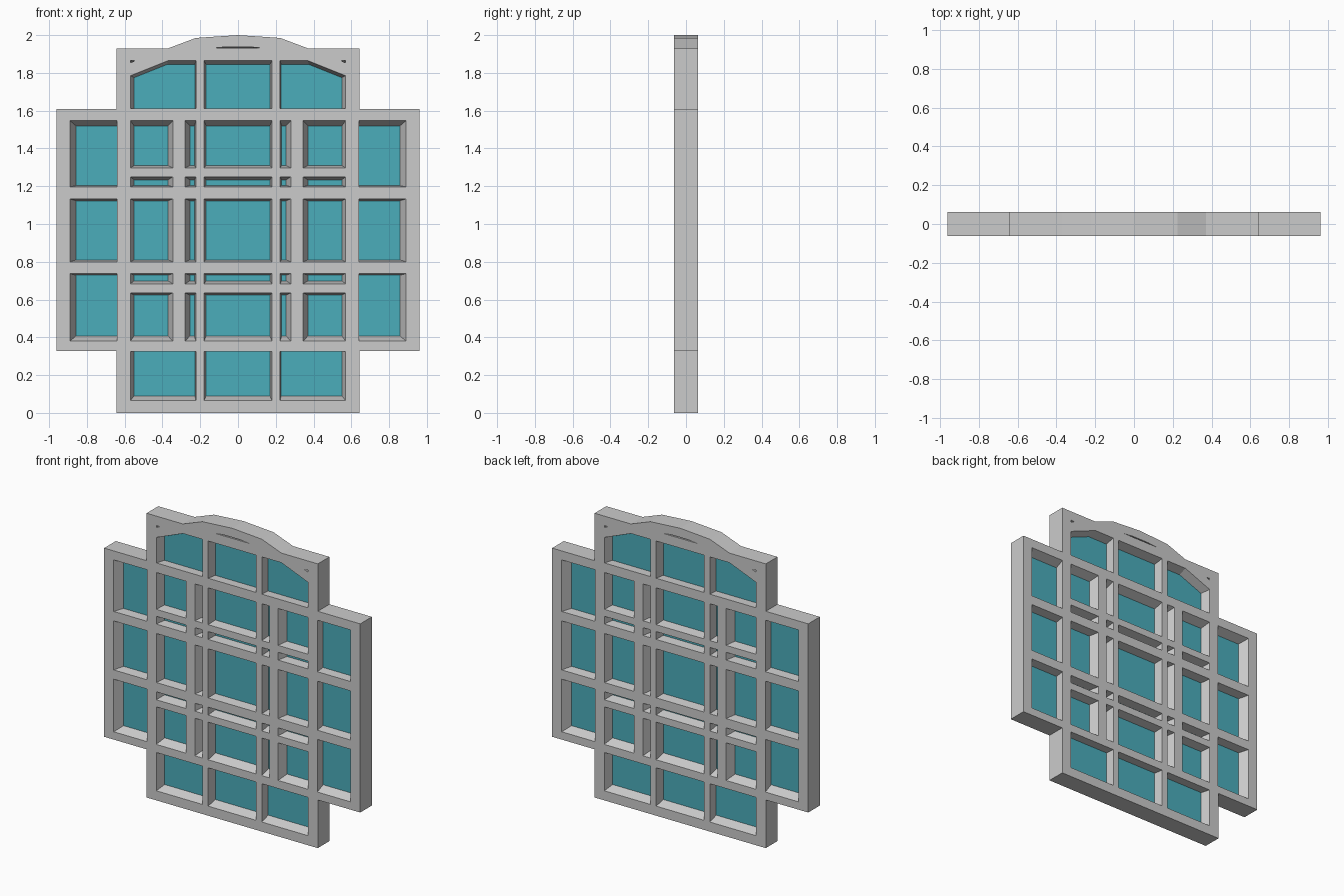
import bpy, bmesh

if "Cube" in bpy.data.objects:
    bpy.data.objects.remove(bpy.data.objects["Cube"])

D = 0.0625  # half depth of the frame


def flip(pts):
    return [(-x, z) for x, z in reversed(pts)]


def rect(x0, x1, z0, z1, l=0, r=0, b=0, t=0):
    """Opening at the frame face and its narrower outline at the glass."""
    return ([(x0, z0), (x1, z0), (x1, z1), (x0, z1)],
            [(x0 + l, z0 + b), (x1 - r, z0 + b), (x1 - r, z1 - t), (x0 + l, z1 - t)])


def ring(bm, pts, y):
    return [bm.verts.new((x, y, z)) for x, z in pts]


def bridge(bm, a, b):
    n = len(a)
    for i in range(n):
        j = (i + 1) % n
        bm.faces.new((a[i], a[j], b[j], b[i]))


def finish(bm, name):
    bmesh.ops.recalc_face_normals(bm, faces=bm.faces)
    me = bpy.data.meshes.new(name)
    bm.to_mesh(me)
    bm.free()
    ob = bpy.data.objects.new(name, me)
    bpy.context.collection.objects.link(ob)
    return ob


# outer outline with stepped sides and arched head
half = [(0.643, 0), (0.643, 0.327), (0.962, 0.327), (0.962, 1.608),
        (0.643, 1.608), (0.643, 1.93), (0.37, 1.93), (0.223, 1.985)]
outline = half + [(0, 2.0)] + flip(half)

# openings of the left half and of the centre column
rows = [(1.297, 1.547, .012, .027), (1.197, 1.25, .008, .016), (0.80, 1.133, .01, .01),
        (0.683, 0.737, .016, .008), (0.38, 0.635, .027, .012)]
side_rows = [(1.197, 1.547, .006, .027), (0.80, 1.133, .01, .01), (0.38, 0.737, .027, .008)]
left, centre = [], []
for z0, z1, b, t in rows:
    left.append(rect(-0.57, -0.345, z0, z1, .02, .025, b, t))
    left.append(rect(-0.28, -0.223, z0, z1, .025, .008, b, t))
    centre.append(rect(-0.18, 0.18, z0, z1, .011, .011, b, t))
for z0, z1, b, t in side_rows:
    left.append(rect(-0.89, -0.64, z0, z1, .032, 0, b, t))
left.append(rect(-0.57, -0.223, 0.065, 0.325, .02, .005, .025, 0))
centre.append(rect(-0.18, 0.18, 0.065, 0.325, .011, .011, .025, 0))
centre.append(rect(-0.18, 0.18, 1.612, 1.865, .011, .011, 0, .02))
# upper panes with the sloping corner
left.append(([(-0.57, 1.612), (-0.223, 1.612), (-0.223, 1.865), (-0.37, 1.865), (-0.57, 1.785)],
             [(-0.55, 1.612), (-0.228, 1.612), (-0.228, 1.845), (-0.375, 1.845), (-0.55, 1.775)]))
openings = left + [(flip(a), flip(b)) for a, b in left] + centre

# small sunken slits in the head of the frame
spot = ([(-0.57, 1.853), (-0.545, 1.864), (-0.57, 1.867)],
        [(-0.57, 1.853), (-0.569, 1.854), (-0.57, 1.855)])
slits = [spot, (flip(spot[0]), flip(spot[1])),
         ([(-0.135, 1.931), (0.135, 1.931), (0.06, 1.938), (-0.06, 1.938)],
          [(-0.135, 1.931), (0.135, 1.931), (0.06, 1.932), (-0.06, 1.932)])]

# window frame, bevelled towards the glass from both faces
bm = bmesh.new()
holes = openings + slits
mids = [ring(bm, inner, 0) for _, inner in holes]
outers = []
for y in (-D, D):
    rings = [ring(bm, outline, y)] + [ring(bm, o, y) for o, _ in holes]
    edges = [bm.edges.new((r[i - 1], r[i])) for r in rings for i in range(len(r))]
    bmesh.ops.triangle_fill(bm, use_beauty=True, use_dissolve=False, edges=edges, normal=(0, y, 0))
    for r, m in zip(rings[1:], mids):
        bridge(bm, r, m)
    outers.append(rings[0])
bridge(bm, *outers)
finish(bm, "window_frame")

# glass panes
bm = bmesh.new()
for _, inner in openings:
    a, b = ring(bm, inner, -0.002), ring(bm, inner, 0.002)
    bm.faces.new(a)
    bm.faces.new(b[::-1])
    bridge(bm, a, b)
glass = finish(bm, "glass_panes")
mat = bpy.data.materials.new("teal_glass")
mat.diffuse_color = (0.07, 0.42, 0.5, 1)
mat.use_nodes = True
mat.node_tree.nodes["Principled BSDF"].inputs["Base Color"].default_value = mat.diffuse_color
glass.data.materials.append(mat)
